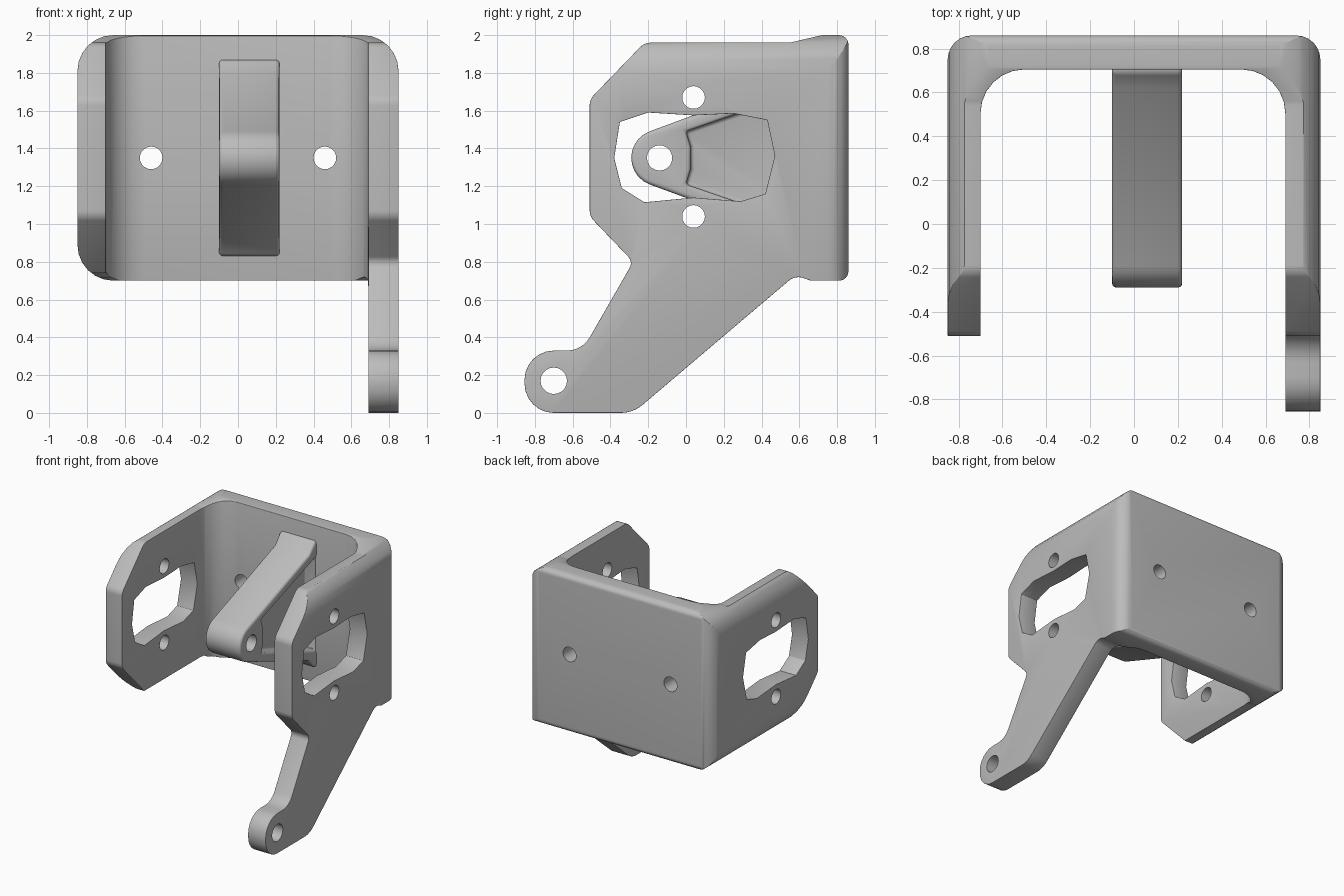
import bpy, bmesh, math
from mathutils import Vector

cube = bpy.data.objects.get("Cube")
if cube:
    bpy.data.objects.remove(cube, do_unlink=True)

grey = bpy.data.materials.new("plain_grey")
grey.use_nodes = True
grey.diffuse_color = (0.5, 0.5, 0.5, 1)
grey.node_tree.nodes["Principled BSDF"].inputs["Base Color"].default_value = (0.5, 0.5, 0.5, 1)


def rounded(corners, steps=6):
    """Outline from (u, v, radius) corners, with each corner rounded."""
    out = []
    for i, (u, v, r) in enumerate(corners):
        p = Vector((u, v))
        if r == 0:
            out.append(p)
            continue
        a = (Vector(corners[i - 1][:2]) - p).normalized()
        b = (Vector(corners[(i + 1) % len(corners)][:2]) - p).normalized()
        half = a.angle(b) / 2
        centre = p + (a + b).normalized() * (r / math.sin(half))
        start = p + a * (r / math.tan(half)) - centre
        end = p + b * (r / math.tan(half)) - centre
        sweep = start.angle_signed(end)
        for k in range(steps + 1):
            t = -sweep * k / steps
            c, s = math.cos(t), math.sin(t)
            out.append(centre + Vector((start.x * c - start.y * s, start.x * s + start.y * c)))
    return out


def prism(name, outline, axis, low, high):
    """Extrude an outline along x, y or z."""
    place = {"x": lambda u, v, w: (w, u, v),
             "y": lambda u, v, w: (u, w, v),
             "z": lambda u, v, w: (u, v, w)}[axis]
    bm = bmesh.new()
    face = bm.faces.new([bm.verts.new(place(p[0], p[1], low)) for p in outline])
    grown = bmesh.ops.extrude_face_region(bm, geom=[face])["geom"]
    shift = Vector(place(0, 0, high - low))
    bmesh.ops.translate(bm, verts=[g for g in grown if isinstance(g, bmesh.types.BMVert)], vec=shift)
    bmesh.ops.recalc_face_normals(bm, faces=bm.faces)
    mesh = bpy.data.meshes.new(name)
    bm.to_mesh(mesh)
    bm.free()
    mesh.materials.append(grey)
    obj = bpy.data.objects.new(name, mesh)
    bpy.context.collection.objects.link(obj)
    return obj


def circle(u, v, r, n=20):
    return [(u + r * math.cos(math.tau * k / n), v + r * math.sin(math.tau * k / n)) for k in range(n)]


def apply(obj, mod):
    bpy.context.view_layer.objects.active = obj
    bpy.ops.object.modifier_apply(modifier=mod.name)


def combine(obj, tool, operation):
    mod = obj.modifiers.new("combine", "BOOLEAN")
    mod.operation, mod.solver, mod.object = operation, "EXACT", tool
    apply(obj, mod)
    bpy.data.objects.remove(tool, do_unlink=True)


def soften(obj, width):
    """Weld stray points, dissolve flat seams, then round the edges."""
    bm = bmesh.new()
    bm.from_mesh(obj.data)
    bmesh.ops.remove_doubles(bm, verts=bm.verts, dist=0.004)
    bmesh.ops.dissolve_limit(bm, angle_limit=0.02, verts=bm.verts, edges=bm.edges)
    bm.to_mesh(obj.data)
    bm.free()
    mod = obj.modifiers.new("soft_edges", "BEVEL")
    mod.width, mod.segments, mod.limit_method = width, 3, "ANGLE"
    mod.angle_limit = math.radians(40)
    apply(obj, mod)


# U-shaped wall seen from above
body = prism("bracket_body", rounded([
    (-0.85, -1, 0), (-0.85, 0.86, 0.11), (0.85, 0.86, 0.11), (0.85, -1, 0),
    (0.69, -1, 0), (0.69, 0.705, 0.2), (-0.70, 0.705, 0.2), (-0.70, -1, 0)]), "z", -0.1, 2.1)

# Side outline with the long arm
side = prism("side_outline", rounded([
    (-0.855, 0, 0.155), (-0.28, 0, 0.18), (0.58, 0.73, 0.08), (0.66, 0.70, 0),
    (0.86, 0.70, 0.05), (0.86, 2.0, 0.05), (0.72, 2.0, 0.1), (0.55, 1.96, 0.1), (-0.22, 1.96, 0.08),
    (-0.51, 1.66, 0.08), (-0.51, 1.04, 0.08), (-0.28, 0.80, 0.05), (-0.55, 0.33, 0.14),
    (-0.855, 0.33, 0.155)]), "x", -1, 1)
combine(body, side, "INTERSECT")

# Front outline: rounded corners, open below for the arm
front = prism("front_outline", rounded([
    (-0.85, 0.70, 0.19), (-0.85, 2.0, 0.19), (0.85, 2.0, 0.19), (0.85, -0.2, 0),
    (0.688, -0.2, 0), (0.688, 0.70, 0)]), "y", -1.2, 1.2)
combine(body, front, "INTERSECT")

# Lower chamfer of the short side plate
chamfer = prism("chamfer_cutter", [
    (-1, -0.2), (-1, 1.04), (-0.51, 1.04), (-0.22, 0.74), (0.55, 0.74), (0.64, 0.69), (0.64, -0.2)],
    "x", -1, 0.6)
combine(body, chamfer, "DIFFERENCE")

# Windows in both side plates
window = prism("window_cutter", [
    (-0.38, 1.35), (-0.35, 1.54), (-0.2, 1.59), (0.04, 1.575), (0.25, 1.585), (0.43, 1.55),
    (0.47, 1.36), (0.42, 1.16), (0.29, 1.12), (0.04, 1.14), (-0.22, 1.115), (-0.34, 1.19)], "x", -1, 1)
combine(body, window, "DIFFERENCE")

# Centre rib with a rounded nose and a pocket on each side
nose = [(-0.14 + 0.15 * math.cos(math.radians(a)), 1.35 + 0.15 * math.sin(math.radians(a)))
        for a in range(110, 251, 14)]
rib = prism("centre_rib", nose + [
    (0.62, 0.91), (0.69, 0.83), (0.78, 0.83), (0.78, 1.87), (0.69, 1.87), (0.62, 1.79)], "x", -0.1, 0.22)
pocket = [(0.0, 1.49), (0.025, 1.41), (0.025, 1.29), (0.0, 1.21), (0.70, 0.97), (0.70, 1.73)]
for low, high in ((-0.3, 0.0), (0.12, 0.4)):
    combine(rib, prism("pocket_cutter", pocket, "x", low, high), "DIFFERENCE")

soften(body, 0.03)
soften(rib, 0.02)

# Bolt holes: side plates, arm tip, back panel and rib nose
for y, z, r in ((0.04, 1.67, 0.06), (0.04, 1.04, 0.06), (-0.70, 0.17, 0.07)):
    combine(body, prism("hole_cutter", circle(y, z, r), "x", -1, 1), "DIFFERENCE")
for x in (-0.46, 0.46):
    combine(body, prism("hole_cutter", circle(x, 1.35, 0.06), "y", 0.4, 1), "DIFFERENCE")
combine(rib, prism("hole_cutter", circle(-0.14, 1.35, 0.067), "x", -0.3, 0.4), "DIFFERENCE")

for obj in (body, rib):
    bpy.ops.object.select_all(action="DESELECT")
    obj.select_set(True)
    bpy.context.view_layer.objects.active = obj
    bpy.ops.object.shade_smooth_by_angle(angle=math.radians(35))
